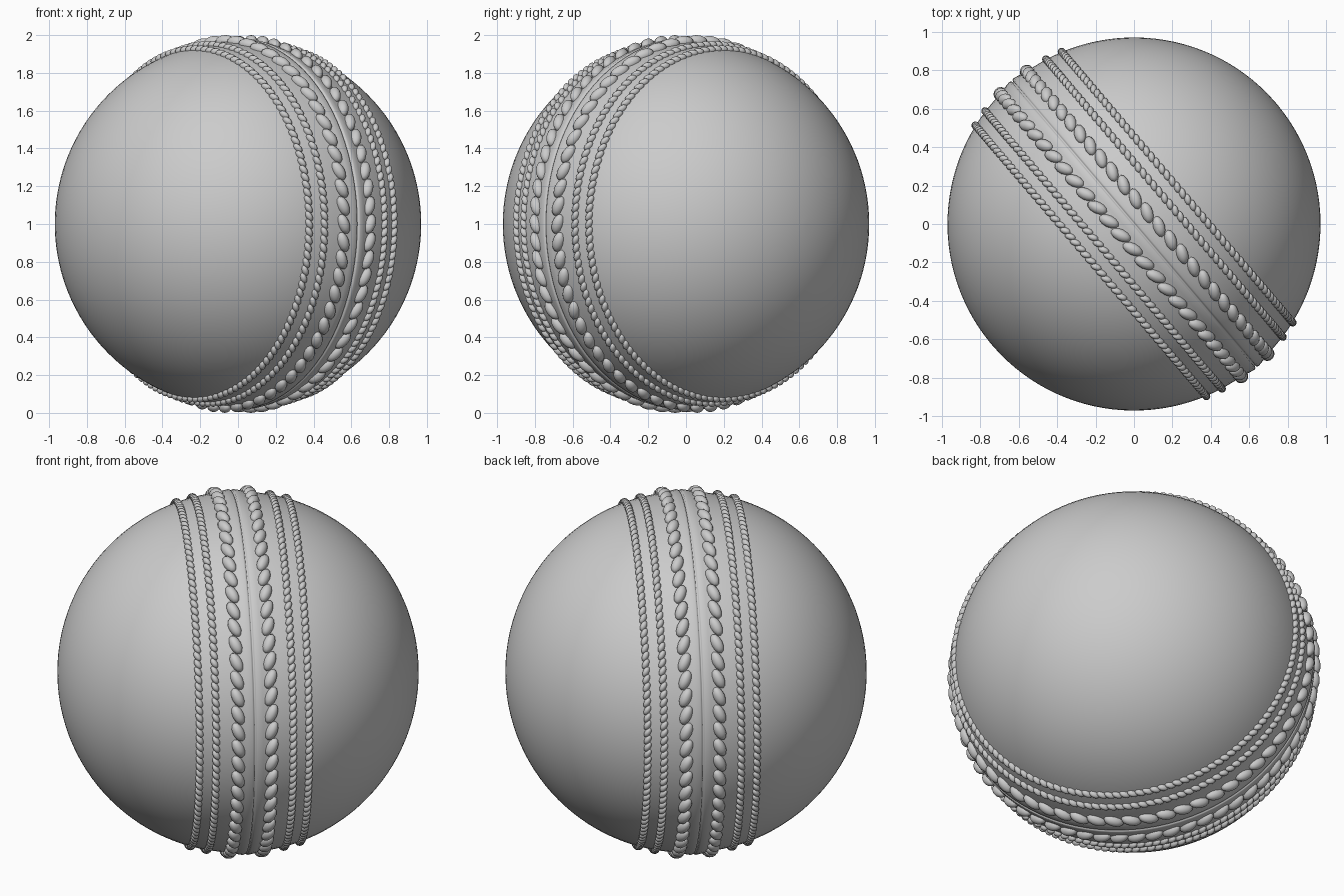
import bpy, bmesh, math
from mathutils import Vector, Matrix

if "Cube" in bpy.data.objects:
    bpy.data.objects.remove(bpy.data.objects["Cube"])

C = Vector((0, 0, 1))
N = Vector((0.761, 0.649, 0)).normalized()    # seam plane normal
T = Vector((N.y, -N.x, 0))                    # horizontal direction along the seam
Z = Vector((0, 0, 1))
R = 0.97


def finish(bm, name):
    bmesh.ops.recalc_face_normals(bm, faces=bm.faces)
    for f in bm.faces:
        f.smooth = True
    me = bpy.data.meshes.new(name)
    bm.to_mesh(me)
    bm.free()
    ob = bpy.data.objects.new(name, me)
    bpy.context.collection.objects.link(ob)
    return ob


# Leather ball: lathed around the seam normal, slightly raised band with a centre groove
def ball():
    half = [(0.0, 0.966), (0.005, 0.979), (0.014, 0.983), (0.045, 0.978), (0.085, 0.971)]
    half += [(math.radians(a), R) for a in range(8, 90, 3)]
    prof = [(-a, r) for a, r in reversed(half[1:])] + half
    bm = bmesh.new()
    segs = 96
    rings = []
    for a, r in prof:
        ring = []
        for i in range(segs):
            u = 2 * math.pi * i / segs
            radial = Z * math.cos(u) + T * math.sin(u)
            ring.append(bm.verts.new(C + N * r * math.sin(a) + radial * r * math.cos(a)))
        rings.append(ring)
    for r0, r1 in zip(rings, rings[1:]):
        for i in range(segs):
            j = (i + 1) % segs
            bm.faces.new((r0[i], r0[j], r1[j], r1[i]))
    for ring, s in ((rings[0], -1), (rings[-1], 1)):
        pole = bm.verts.new(C + N * R * s)
        for i in range(segs):
            bm.faces.new((ring[i], ring[(i + 1) % segs], pole))
    finish(bm, "leather_ball")


# One ring of slanted stitches at a signed offset from the seam
def stitch_row(name, offset, count, dist, length, width, height, tilt):
    bm = bmesh.new()
    s = 1 if offset > 0 else -1
    for i in range(count):
        u = 2 * math.pi * i / count
        radial = Z * math.cos(u) + T * math.sin(u)
        along = T * math.cos(u) - Z * math.sin(u)
        pos = N * offset + radial * dist
        up = pos.normalized()
        side = up.cross(along)
        if side.dot(N) < 0:
            side = -side
        x = along * math.cos(tilt) - side * s * math.sin(tilt)
        y = up.cross(x)
        m = Matrix((x * length, y * width, up * height)).transposed().to_4x4()
        m.translation = C + pos
        bmesh.ops.create_uvsphere(bm, u_segments=12, v_segments=8, radius=1, matrix=m)
    finish(bm, name)


ball()
for side, s in (("left", -1), ("right", 1)):
    stitch_row(f"inner_stitches_{side}", s * 0.09, 64, 0.968, 0.056, 0.031, 0.032, math.radians(24))
    stitch_row(f"middle_stitches_{side}", s * 0.208, 140, 0.949, 0.030, 0.017, 0.020, math.radians(30))
    stitch_row(f"outer_stitches_{side}", s * 0.295, 140, 0.926, 0.030, 0.017, 0.020, math.radians(30))
